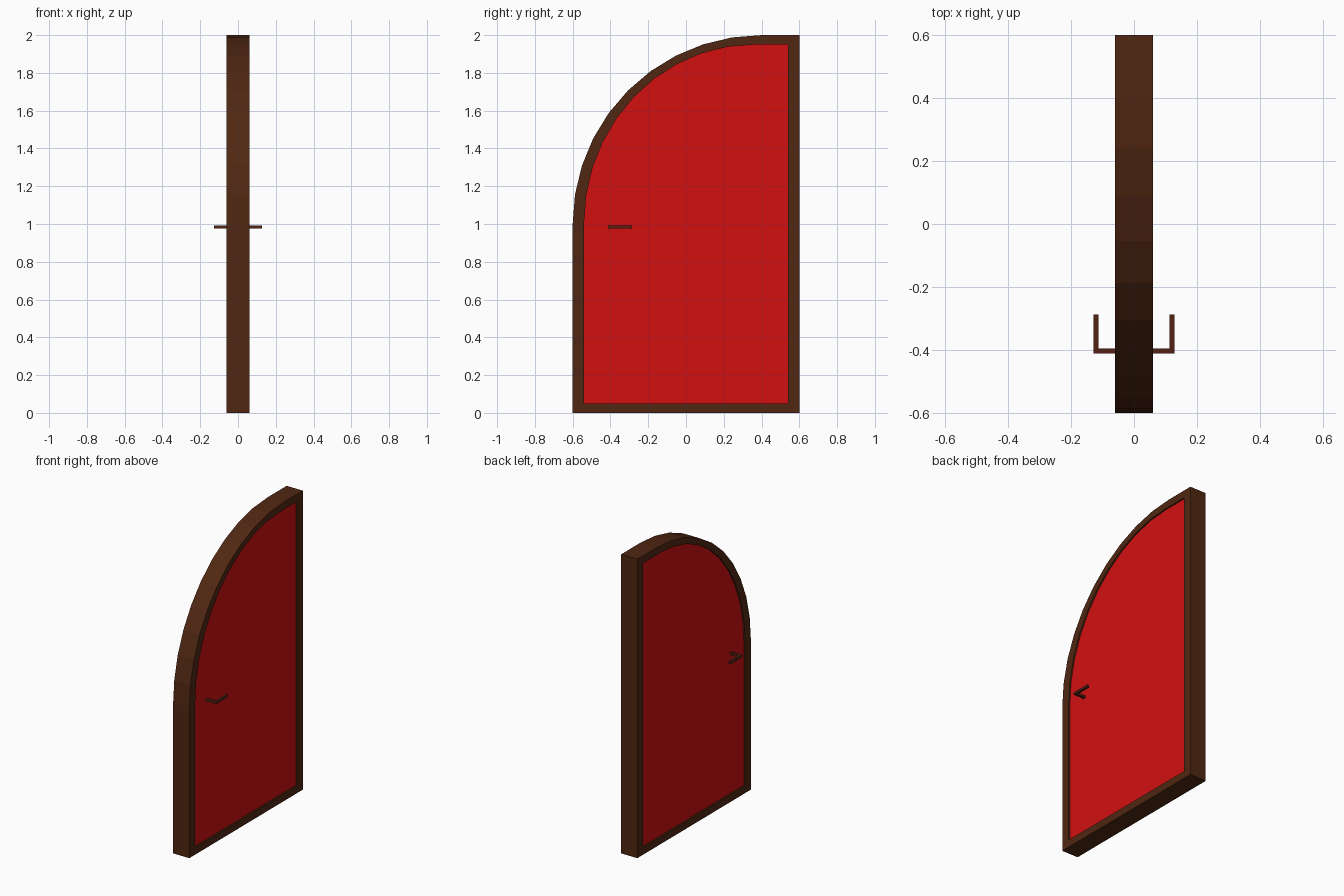
import bpy, bmesh
from math import sin, cos, radians

if "Cube" in bpy.data.objects:
    bpy.data.objects.remove(bpy.data.objects["Cube"])


def material(name, rgb):
    m = bpy.data.materials.new(name)
    m.diffuse_color = (*rgb, 1)
    m.use_nodes = True
    m.node_tree.nodes["Principled BSDF"].inputs["Base Color"].default_value = m.diffuse_color
    return m


def make_object(name, bm, mat):
    bmesh.ops.recalc_face_normals(bm, faces=bm.faces)
    me = bpy.data.meshes.new(name)
    bm.to_mesh(me)
    bm.free()
    me.materials.append(mat)
    ob = bpy.data.objects.new(name, me)
    bpy.context.collection.objects.link(ob)
    return ob


def door_outline(sy=1.0, sz=1.0):
    """Half-arched outline as (y, z), scaled about the door centre."""
    pts = [(0.6, 0), (0.6, 2)]
    pts += [(0.4 - cos(radians(9 * i)), 1 + sin(radians(9 * i)))
            for i in range(10, -1, -1)]
    pts.append((-0.6, 0))
    return [(y * sy, 1 + (z - 1) * sz) for y, z in pts]


def loop(bm, pts, x):
    return [bm.verts.new((x, y, z)) for y, z in pts]


def bridge(bm, a, b):
    n = len(a)
    for i in range(n):
        j = (i + 1) % n
        bm.faces.new((a[i], a[j], b[j], b[i]))


wood = material("wood", (0.08, 0.02, 0.006))
red = material("red_paint", (0.65, 0.005, 0.005))
metal = material("handle_bronze", (0.09, 0.015, 0.007))

outer, inner = door_outline(), door_outline(0.9, 0.95)

# Frame: closed ring of four bridged loops
bm = bmesh.new()
rings = [loop(bm, p, x) for p, x in
         ((outer, -0.06), (outer, 0.06), (inner, 0.06), (inner, -0.06))]
for k in range(4):
    bridge(bm, rings[k], rings[(k + 1) % 4])
make_object("door_frame", bm, wood)

# Panel: slightly recessed slab filling the frame
bm = bmesh.new()
back, front = loop(bm, inner, -0.05), loop(bm, inner, 0.05)
bm.faces.new(back)
bm.faces.new(front)
bridge(bm, back, front)
make_object("door_panel", bm, red)

# Handles: bent square bar on each side of the panel
R = 0.008
PATH = [(0.045, -0.404 - R), (0.12 + R, -0.404 - R), (0.12 + R, -0.287),
        (0.12 - R, -0.287), (0.12 - R, -0.404 + R), (0.045, -0.404 + R)]
for side, name in ((1, "handle_right"), (-1, "handle_left")):
    bm = bmesh.new()
    low, high = ([bm.verts.new((side * x, y, z)) for x, y in PATH]
                 for z in (0.985 - R, 0.985 + R))
    bm.faces.new(low)
    bm.faces.new(high)
    bridge(bm, low, high)
    make_object(name, bm, metal)
